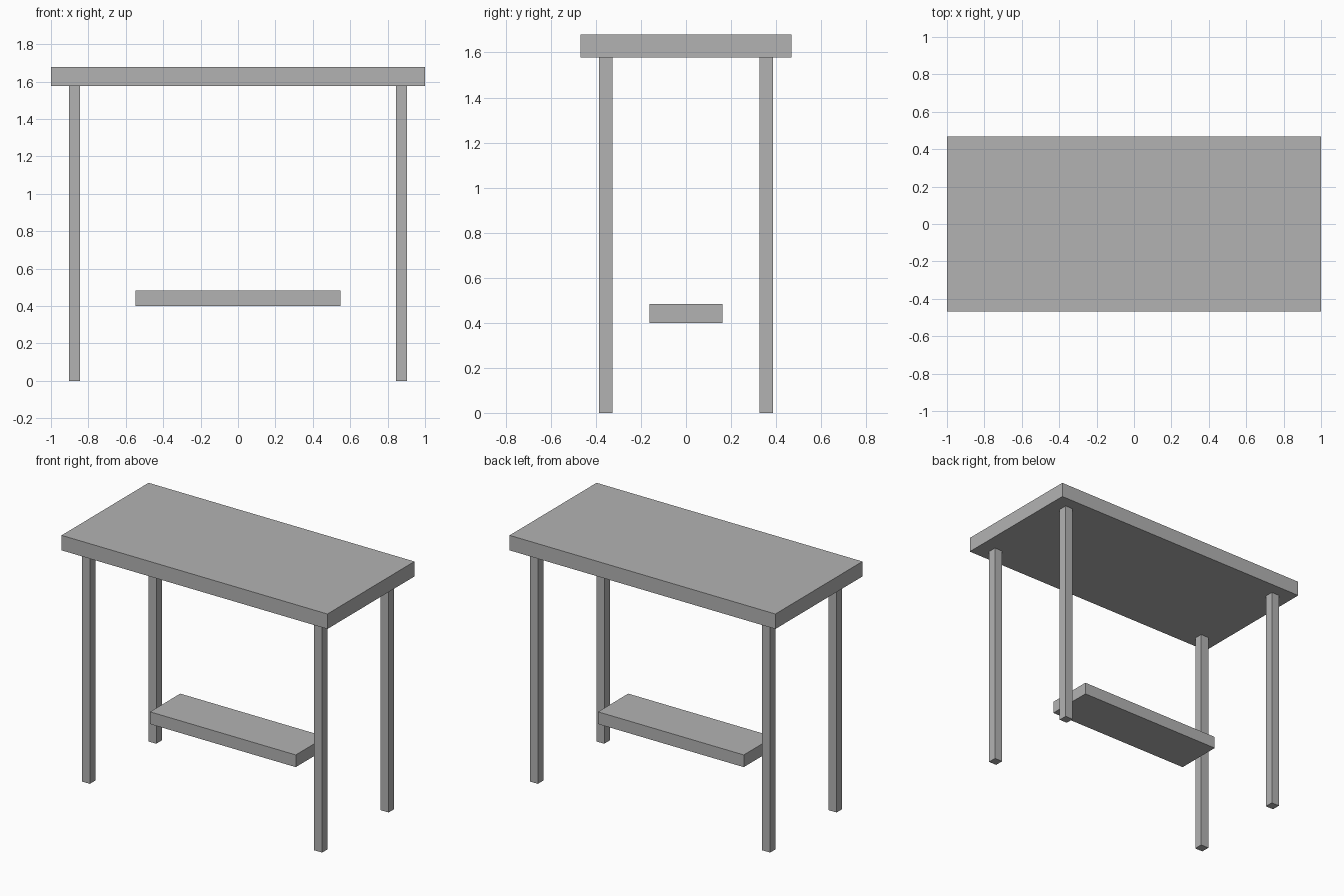
import bpy

cube = bpy.data.objects.get("Cube")
if cube:
    bpy.data.objects.remove(cube, do_unlink=True)

# Single plain grey
GREY = (0.45, 0.45, 0.45, 1)
grey = bpy.data.materials.new("plain grey")
grey.use_nodes = True
grey.diffuse_color = GREY
grey.node_tree.nodes["Principled BSDF"].inputs["Base Color"].default_value = GREY


def box(name, x, y, bottom, top, width, depth):
    """Flat-shaded box centred on (x, y), spanning bottom to top."""
    bpy.ops.mesh.primitive_cube_add(size=1, location=(x, y, (bottom + top) / 2))
    obj = bpy.context.object
    obj.name = name
    obj.scale = (width, depth, top - bottom)
    bpy.ops.object.transform_apply(location=False, rotation=False, scale=True)
    obj.data.materials.append(grey)
    return obj


# Table top and floating lower shelf
TOP_BOTTOM = 1.577
box("table_top", 0, 0, TOP_BOTTOM, 1.679, 2.0, 0.935)
box("lower_shelf", 0, 0, 0.4, 0.483, 1.096, 0.324)

# Four square legs
for side, sx in (("left", 1), ("right", -1)):
    for end, sy in (("front", -1), ("back", 1)):
        box(f"{end}_{side}_leg", sx * 0.874, sy * 0.357, 0, TOP_BOTTOM, 0.06, 0.06)
